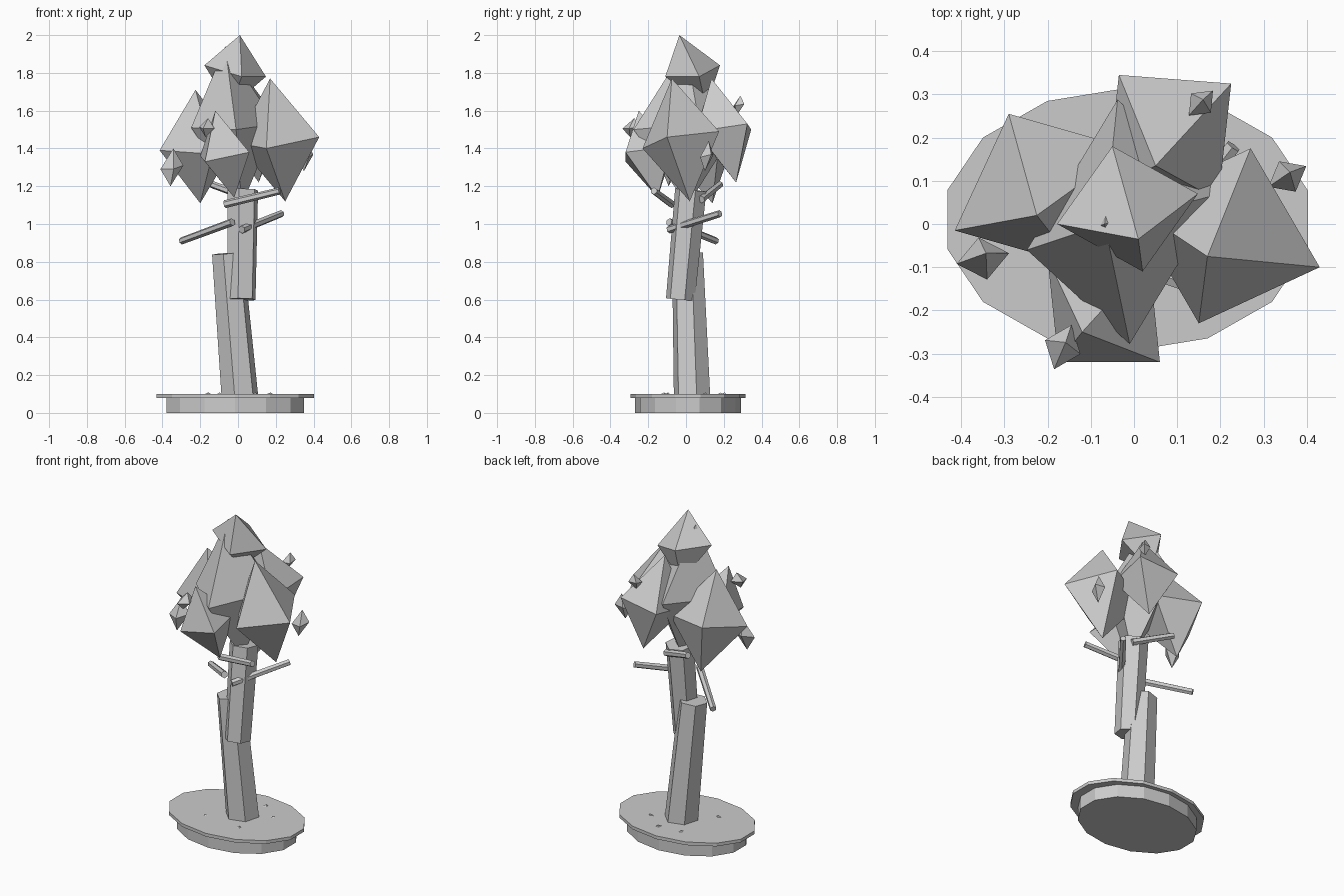
import bpy
import math
from mathutils import Vector

if "Cube" in bpy.data.objects:
    bpy.data.objects.remove(bpy.data.objects["Cube"])


def mesh_object(name, verts, faces):
    me = bpy.data.meshes.new(name)
    me.from_pydata([tuple(v) for v in verts], [], faces)
    me.update()
    ob = bpy.data.objects.new(name, me)
    bpy.context.collection.objects.link(ob)
    return ob


def loft(name, ring_a, ring_b):
    """Closed solid between two matching rings (a below b, counter-clockwise)."""
    n = len(ring_a)
    faces = [(i, (i + 1) % n, n + (i + 1) % n, n + i) for i in range(n)]
    faces += [tuple(reversed(range(n))), tuple(range(n, 2 * n))]
    return mesh_object(name, list(ring_a) + list(ring_b), faces)


def disc(name, z0, z1, rx, ry, n=14):
    def ring(z):
        return [Vector((-0.015 + rx * math.cos(t), 0.01 + ry * math.sin(t), z))
                for t in (math.pi / 2 + 2 * math.pi * i / n for i in range(n))]
    return loft(name, ring(z0), ring(z1))


def rod(name, a, b, ra, rb, turn=0.0, n=6):
    a, b = Vector(a), Vector(b)
    d = (b - a).normalized()
    u = Vector((1, 0, 0)) if abs(d.z) > 0.8 else Vector((0, 0, 1))
    u = (u - d * u.dot(d)).normalized()
    v = d.cross(u)

    def ring(c, r):
        return [c + r * (math.cos(t) * u + math.sin(t) * v)
                for t in (turn + 2 * math.pi * i / n for i in range(n))]
    return loft(name, ring(a, ra), ring(b, rb))


def crystal(name, top, bottom, p, q):
    """Skewed octahedron: two tips, two neighbouring waist corners, the rest mirrored."""
    top, bottom, p, q = map(Vector, (top, bottom, p, q))
    c = (top + bottom) / 2
    if (p - c).cross(q - c).dot(top - c) < 0:
        p, q = q, p
    waist = [p, q, 2 * c - p, 2 * c - q]
    faces = []
    for i in range(4):
        j = (i + 1) % 4
        faces += [(i, j, 4), (j, i, 5)]
    return mesh_object(name, waist + [top, bottom], faces)


# Oval ground base
disc("base_lower", 0.0, 0.08, 0.374, 0.28)
disc("base_top", 0.08, 0.10, 0.428, 0.305)

# Two overlapping trunk sections
rod("trunk_lower", (0.01, 0.032, 0.085), (-0.055, 0.008, 0.845), 0.10, 0.085, 0.25)
rod("trunk_upper", (0.018, -0.03, 0.60), (0.025, 0.025, 1.18), 0.078, 0.085, 0.3)

# Branches
branches = [
    ((-0.03, -0.09, 1.01), (-0.30, 0.16, 0.91)),
    ((0.02, -0.09, 0.97), (0.23, 0.18, 1.055)),
    ((-0.07, -0.075, 1.105), (0.22, -0.17, 1.175)),
    ((0.08, 0.08, 1.13), (-0.14, 0.18, 1.21)),
]
for i, (a, b) in enumerate(branches):
    rod(f"branch_{i + 1}", a, b, 0.021, 0.019)

# Large leaf clusters: top tip, bottom tip, two neighbouring corners
clusters = {
    "foliage_centre": ((-0.068, 0.0, 1.94), (0.02, 0.01, 1.10), (-0.01, -0.278, 1.50), (0.20, 0.07, 1.53)),
    "foliage_top": ((0.01, -0.035, 2.0), (-0.04, 0.105, 1.62), (-0.05, 0.18, 1.84), (0.148, 0.07, 1.78)),
    "foliage_right": ((0.17, -0.075, 1.77), (0.25, 0.02, 1.12), (0.43, -0.10, 1.46), (0.27, 0.175, 1.49)),
    "foliage_front": ((-0.12, -0.25, 1.60), (-0.02, -0.15, 1.14), (-0.175, -0.32, 1.33), (0.06, -0.32, 1.38)),
    "foliage_left": ((-0.225, 0.02, 1.71), (-0.20, 0.14, 1.11), (-0.415, -0.015, 1.39), (-0.29, 0.255, 1.45)),
    "foliage_back": ((0.05, 0.135, 1.77), (0.11, 0.265, 1.22), (-0.035, 0.345, 1.50), (0.225, 0.325, 1.53)),
}
for name, pts in clusters.items():
    crystal(name, *pts)

# Small floating leaf tufts: centre, radius, height, turn
tufts = [
    ((-0.35, -0.08, 1.30), 0.062, 0.10, 0.2),
    ((-0.165, -0.285, 1.51), 0.055, 0.05, 1.2),
    ((0.355, 0.11, 1.36), 0.05, 0.08, 0.5),
    ((0.155, 0.28, 1.63), 0.04, 0.05, 0.8),
]
# Pebbles barely breaking the ground
pebbles = [((x, y, 0.097), 0.022, 0.011, k) for k, (x, y) in enumerate(
    [(-0.16, -0.10), (-0.10, 0.18), (0.09, -0.12), (0.17, 0.10), (0.05, 0.2)])]
for kind, items in (("leaf_tuft", tufts), ("pebble", pebbles)):
    for i, (c, r, h, t) in enumerate(items):
        c = Vector(c)
        tilt = Vector((0.12 * r, 0.2 * r, 0))
        p = Vector((r * math.cos(t), r * math.sin(t), 0.1 * h))
        q = Vector((-r * math.sin(t), r * math.cos(t), 0.1 * h)) * 0.8
        tip = Vector((0, 0, h)) + tilt
        crystal(f"{kind}_{i + 1}", c + tip, c - tip, c + p, c + q)
